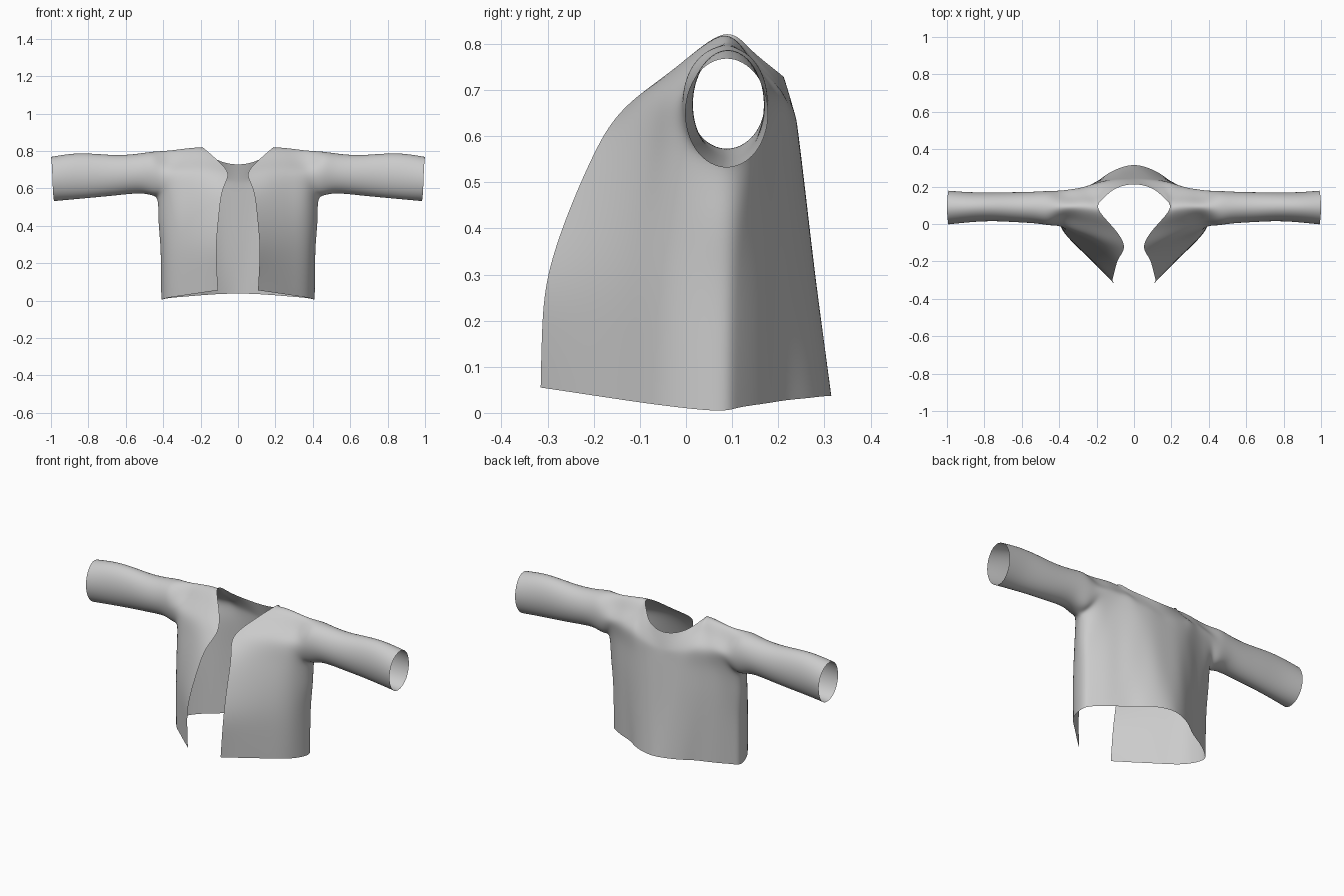
import bpy, math
from mathutils import Vector as V

if "Cube" in bpy.data.objects:
    bpy.data.objects.remove(bpy.data.objects["Cube"])

# Front panel columns, opening edge to side: hem, waist, underarm, chest, shoulder
FRONT = [
    [(.107, -.315, .055), (.115, -.298, .3), (.087, -.195, .57), (.058, -.10, .69), (.19, .08, .82)],
    [(.19, -.235, .043), (.19, -.22, .3), (.17, -.145, .57), (.16, -.075, .70), (.225, .085, .818)],
    [(.29, -.135, .028), (.29, -.125, .3), (.28, -.08, .57), (.27, -.04, .70), (.285, .09, .812)],
    [(.375, -.04, .015), (.38, -.035, .3), (.375, -.025, .56), (.37, -.012, .69), (.37, .09, .803)],
]
# Back panel columns, centre to side
BACK = [
    [(0, .315, .037), (0, .28, .3), (0, .248, .57), (0, .235, .65), (0, .212, .728)],
    [(.08, .298, .036), (.08, .274, .3), (.08, .246, .57), (.08, .232, .66), (.10, .188, .748)],
    [(.15, .262, .032), (.15, .25, .3), (.15, .235, .57), (.155, .218, .68), (.163, .138, .79)],
    [(.205, .222, .028), (.21, .222, .3), (.205, .217, .57), (.205, .204, .70), FRONT[0][4]],
    [(.265, .188, .023), (.265, .192, .3), (.26, .195, .57), (.255, .192, .70), FRONT[1][4]],
    [(.325, .155, .018), (.325, .163, .3), (.32, .174, .57), (.31, .184, .70), FRONT[2][4]],
    [(.385, .112, .011), (.39, .118, .3), (.385, .148, .56), (.38, .178, .69), FRONT[3][4]],
]
SIDE = [(.41, .065, .005), (.415, .067, .3), (.437, .08, .553)]
# Sleeve rings: x, centre y, half depth, bottom z, top z
SLEEVE = [(.455, .085, .092, .553, .795), (.53, .088, .085, .572, .786), (.64, .09, .08, .566, .778),
          (.76, .092, .077, .554, .784), (.88, .09, .08, .543, .785), (1, .088, .09, .532, .768)]


def refine(keys):
    """Insert a smooth midpoint between neighbouring key points."""
    p = [V(k) for k in keys]
    e = [2 * p[0] - p[1]] + p + [2 * p[-1] - p[-2]]
    out = [p[0]]
    for i in range(len(p) - 1):
        out += [(9 * (e[i + 1] + e[i + 2]) - e[i] - e[i + 3]) / 16, p[i + 1]]
    return out


def half_ring(ring, side):
    """Bottom to top half of a sleeve ring; side -1 is front, 1 is back."""
    x, yc, ry, zb, zt = ring
    pts = []
    for k in range(5):
        a = math.pi * k / 4
        slant = .016 * (1 - k / 4) * (x > .45)
        pts.append(V((x - slant, yc + side * ry * math.sin(a),
                      (zb + zt) / 2 - (zt - zb) / 2 * math.cos(a))))
    return pts


verts, faces, lookup = [], [], {}


def vid(p):
    key = tuple(round(c, 4) for c in p)
    if key not in lookup:
        lookup[key] = len(verts)
        verts.append(V(p))
    return lookup[key]


def patch(cols, flip):
    for m in (1, -1):
        ids = [[vid((m * p.x + 0.0, p.y, p.z)) for p in c] for c in cols]
        for a, b in zip(ids, ids[1:]):
            for j in range(len(a) - 1):
                f = [a[j], b[j], b[j + 1], a[j + 1]]
                faces.append(f if (m == 1) != flip else f[::-1])


# Body panels and sleeve halves sharing the side, shoulder and sleeve seams
for panel, side in ((FRONT, -1), (BACK, 1)):
    rings = [half_ring(r, side) for r in SLEEVE]
    rings[0][0] = V(SIDE[2])
    seam = refine(SIDE)[:-1] + rings[0]
    patch([refine(c) for c in panel] + [seam], side == 1)
    patch(rings, side == 1)

mesh = bpy.data.meshes.new("open_jacket")
mesh.from_pydata(verts, [], faces)
jacket = bpy.data.objects.new("open_jacket", mesh)
bpy.context.collection.objects.link(jacket)
mesh.shade_smooth()

sub = jacket.modifiers.new("smooth_cloth", 'SUBSURF')
sub.levels = sub.render_levels = 3
sub.boundary_smooth = 'PRESERVE_CORNERS'

# Push the cage outward until the smoothed cloth passes through the measured points
for _ in range(6):
    dg = bpy.context.evaluated_depsgraph_get()
    smooth = jacket.evaluated_get(dg).data
    delta = [t - smooth.vertices[i].co for i, t in enumerate(verts)]
    for v, d in zip(mesh.vertices, delta):
        v.co += d
    mesh.update()
    jacket.update_tag()
    bpy.context.view_layer.update()
